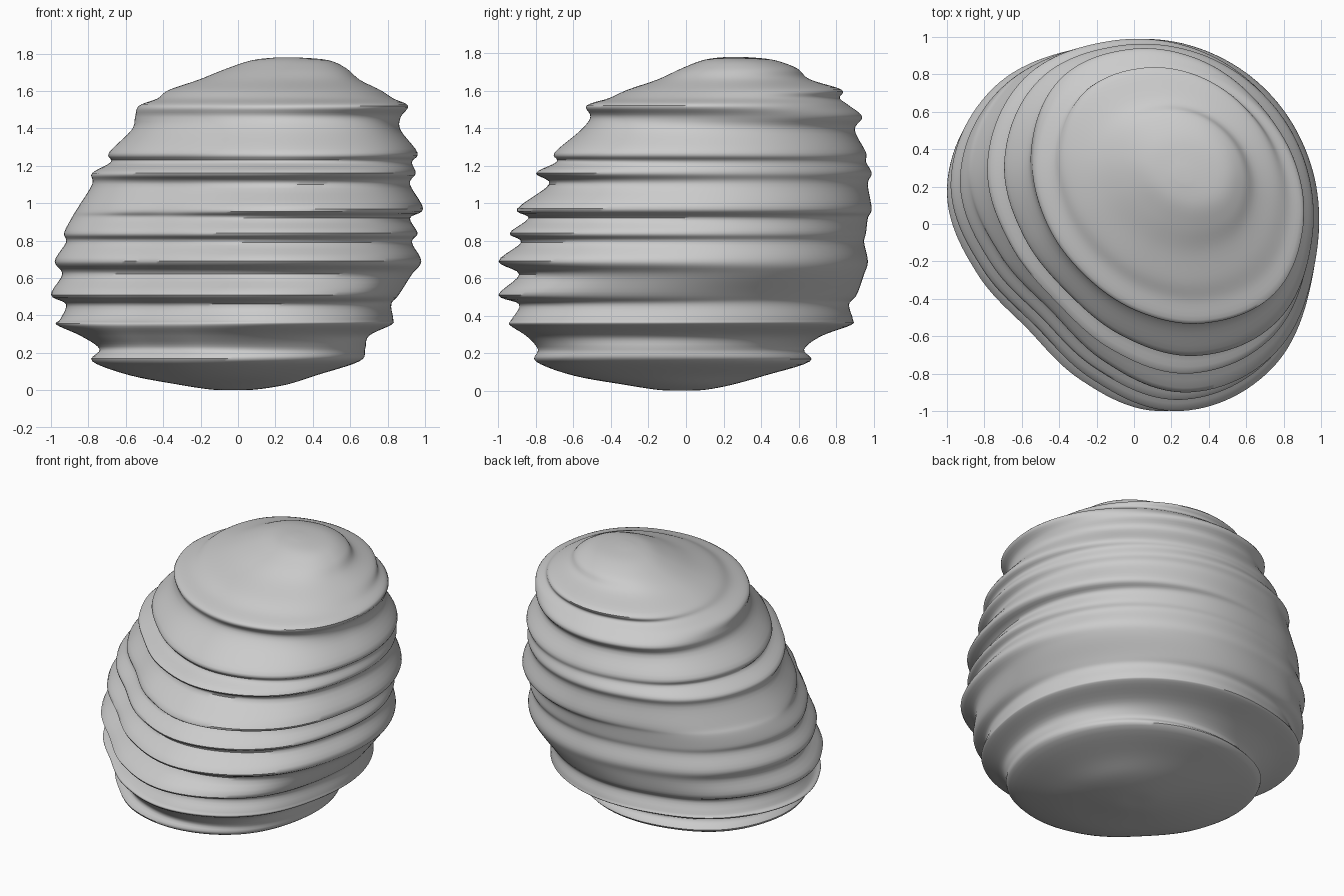
import bpy
import bmesh
import math

cube = bpy.data.objects.get("Cube")
if cube:
    bpy.data.objects.remove(cube, do_unlink=True)

SEGMENTS = 144
STEPS = 5

# Terraced profile: height, then the extent of the body on each side
# (right, left, front, back). Lips and notches alternate going up.
profile = [
    (0, -.05, 0, -.05, 0),
    (.004, -.15, .1, -.15, .1),
    (.03, -.32, .26, -.32, .24),
    (.08, -.58, .42, -.6, .42),
    (.155, -.78, .65, -.8, .66),
    (.22, -.74, .68, -.79, .63),
    (.29, -.84, .7, -.85, .72),
    (.35, -.97, .82, -.94, .88),
    (.38, -.95, .83, -.93, .89),
    (.46, -.92, .82, -.89, .87),
    (.51, -1, .86, -1, .91),
    (.62, -.94, .93, -.89, .95),
    (.69, -.98, .98, -1, .97),
    (.79, -.92, .93, -.88, .95),
    (.84, -.93, .96, -.94, .96),
    (.92, -.89, .92, -.84, .97),
    (.97, -.86, .99, -.9, .99),
    (1.1, -.78, .92, -.73, .97),
    (1.16, -.78, .95, -.8, .99),
    (1.22, -.68, .93, -.69, .96),
    (1.27, -.69, .96, -.7, .96),
    (1.39, -.57, .87, -.56, .9),
    (1.46, -.55, .87, -.51, .94),
    (1.52, -.53, .91, -.53, .87),
    (1.56, -.43, .83, -.41, .82),
    (1.605, -.37, .76, -.31, .83),
    (1.66, -.21, .65, -.15, .66),
    (1.72, -.06, .58, -.02, .59),
    (1.765, .08, .48, .1, .46),
    (1.78, .22, .3, .22, .3),
]

# Outline radii every thirty degrees, from the flat diagonal to its opposite
FOOT_RADII = [.87, .93, 1.01, 1.06, 1.02, 1, 1]
BODY_RADII = [.76, .86, 1.04, 1.09, 1.03, 1.02, 1.02]
CROWN_RADII = [.885, .93, 1.03, 1.1, 1.03, .96, .93]
FLAT_SIDE = math.radians(225)


def catmull(a, b, c, d, t):
    """Smooth interpolation between b and c."""
    return 0.5 * (2 * b + (c - a) * t + (2 * a - 5 * b + 4 * c - d) * t * t
                  + (3 * b - a - 3 * c + d) * t ** 3)


def smooth_rows(rows):
    result = []
    last = len(rows) - 1
    for i in range(last):
        group = [rows[min(max(i + k, 0), last)] for k in (-1, 0, 1, 2)]
        for step in range(STEPS):
            result.append([catmull(*vals, step / STEPS) for vals in zip(*group)])
    result.append(list(rows[-1]))
    return result


def radius_at(radii, angle):
    """Radius on an outline that is mirrored about the flat diagonal."""
    loop = radii + radii[-2:0:-1]
    place = (angle - FLAT_SIDE) % math.tau / math.tau * len(loop)
    i = int(place)
    group = [loop[(i + k) % len(loop)] for k in (-1, 0, 1, 2)]
    return catmull(*group, place - i)


def ramp(value, start, end):
    return min(max((value - start) / (end - start), 0), 1)


def outline(height):
    """Unit outline, blending foot, body and crown shapes by height."""
    foot = 1 - ramp(height, 0.2, 0.4)
    crown = ramp(height, 0.95, 1.45)
    radii = [f * foot + c * crown + b * (1 - foot - crown)
             for f, b, c in zip(FOOT_RADII, BODY_RADII, CROWN_RADII)]
    points = []
    for i in range(SEGMENTS):
        a = math.tau * i / SEGMENTS
        radius = radius_at(radii, a)
        points.append((radius * math.cos(a), radius * math.sin(a)))
    return points


def fit(values, low, high):
    """Place values so they span low to high."""
    small, large = min(values), max(values)
    return [low + (v - small) * (high - low) / (large - small) for v in values]


# Stack the outlines and skin them
bm = bmesh.new()
rings = []
for z, x0, x1, y0, y1 in smooth_rows(profile):
    xs, ys = zip(*outline(z))
    rings.append([bm.verts.new((x, y, max(z, 0)))
                  for x, y in zip(fit(xs, x0, x1), fit(ys, y0, y1))])
for lower, upper in zip(rings, rings[1:]):
    for i in range(SEGMENTS):
        j = (i + 1) % SEGMENTS
        bm.faces.new((lower[i], lower[j], upper[j], upper[i]))
bm.faces.new(rings[0][::-1])
bm.faces.new(rings[-1])
bmesh.ops.recalc_face_normals(bm, faces=bm.faces[:])

mesh = bpy.data.meshes.new("terraced_body")
bm.to_mesh(mesh)
bm.free()
body = bpy.data.objects.new("terraced_body", mesh)
bpy.context.collection.objects.link(body)

# Plain grey stone
grey = bpy.data.materials.new("stone_grey")
grey.use_nodes = True
colour = (0.6, 0.6, 0.6, 1)
grey.diffuse_color = colour
grey.node_tree.nodes["Principled BSDF"].inputs["Base Color"].default_value = colour
mesh.materials.append(grey)

# Smooth surface with crisp lips
bpy.ops.object.select_all(action='DESELECT')
body.select_set(True)
bpy.context.view_layer.objects.active = body
bpy.ops.object.shade_smooth_by_angle(angle=math.radians(50))
